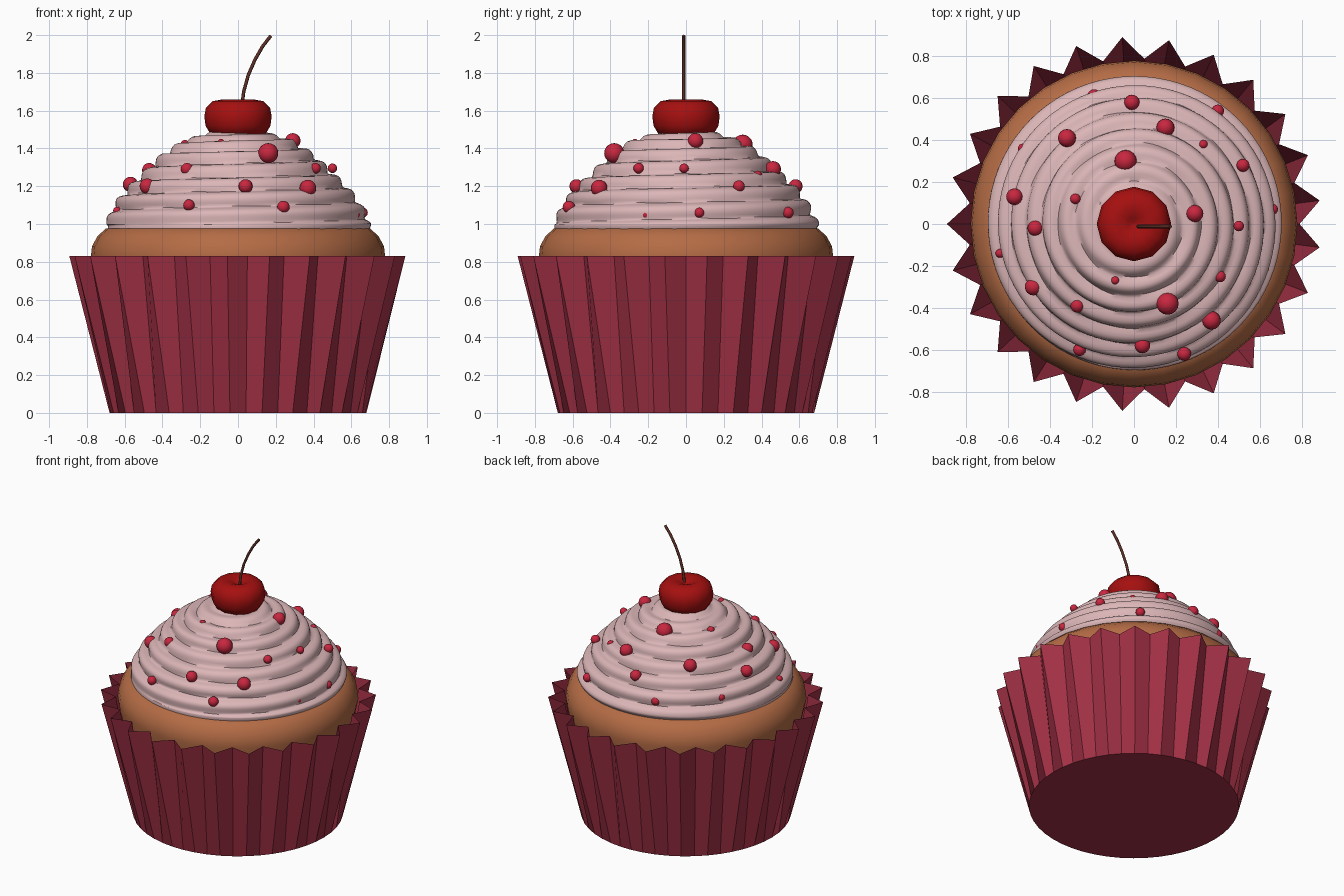
import bpy, bmesh
from math import sin, cos, pi, hypot
from mathutils import Matrix

if "Cube" in bpy.data.objects:
    bpy.data.objects.remove(bpy.data.objects["Cube"])


def material(name, rgb):
    m = bpy.data.materials.new(name)
    m.diffuse_color = (*rgb, 1)
    m.use_nodes = True
    m.node_tree.nodes["Principled BSDF"].inputs["Base Color"].default_value = m.diffuse_color
    return m


def finish(bm, name, mat, smooth=None):
    bmesh.ops.recalc_face_normals(bm, faces=bm.faces)
    me = bpy.data.meshes.new(name)
    bm.to_mesh(me)
    bm.free()
    ob = bpy.data.objects.new(name, me)
    bpy.context.collection.objects.link(ob)
    me.materials.append(mat)
    if smooth:
        bpy.ops.object.select_all(action='DESELECT')
        ob.select_set(True)
        bpy.context.view_layer.objects.active = ob
        bpy.ops.object.shade_smooth_by_angle(angle=smooth)
    return ob


def skin(rings, cap_start=True, cap_end=True):
    """Bridge equal-sized closed rings of points."""
    bm = bmesh.new()
    vs = [[bm.verts.new(p) for p in ring] for ring in rings]
    n = len(vs[0])
    for a, b in zip(vs, vs[1:]):
        for i in range(n):
            j = (i + 1) % n
            bm.faces.new((a[i], a[j], b[j], b[i]))
    if cap_start:
        bm.faces.new(vs[0][::-1])
    if cap_end:
        bm.faces.new(vs[-1])
    return bm


def ring(r, z, n):
    return [(r * cos(2 * pi * i / n), r * sin(2 * pi * i / n), z) for i in range(n)]


red_paper = material("wrapper_red", (0.36, 0.03, 0.06))
sponge = material("sponge", (0.46, 0.15, 0.06))
pink = material("icing_pink", (0.72, 0.47, 0.48))
cherry_red = material("cherry_red", (0.38, 0.005, 0.005))
stem_brown = material("stem_brown", (0.12, 0.03, 0.02))
bead_red = material("bead_red", (0.58, 0.02, 0.05))

# Pleated paper wrapper: round base opening into 25 zigzag folds
PLEATS = 25


def pleat_ring(peak, valley, z):
    pts = []
    for i in range(2 * PLEATS):
        a = pi + pi * i / PLEATS
        r = valley if i % 2 else peak
        pts.append((r * cos(a), r * sin(a), z))
    return pts


finish(skin([pleat_ring(0.68, 0.68, 0), pleat_ring(0.893, 0.79, 0.83)],
            cap_end=False), "wrapper", red_paper)

# Sponge cake dome
cake = [(0.70, 0.4), (0.755, 0.7), (0.78, 0.82), (0.773, 0.88),
        (0.745, 0.935), (0.70, 0.975), (0.6, 0.99)]
finish(skin([ring(r, z, 32) for r, z in cake]), "cake", sponge, 0.7)

# Frosting: dome profile displaced by a spiral ripple
dome = [(0.66, 0.955), (0.69, 0.965), (0.70, 1.0), (0.67, 1.06), (0.63, 1.13),
        (0.57, 1.2), (0.475, 1.29), (0.40, 1.365), (0.29, 1.435),
        (0.16, 1.48), (0.03, 1.5)]
N, SUB, PITCH = 80, 8, 0.105
rings, s = [], 0.0
for (r0, z0), (r1, z1) in zip(dome, dome[1:]):
    length = hypot(r1 - r0, z1 - z0)
    nr, nz = (z1 - z0) / length, (r0 - r1) / length
    for k in range(SUB):
        f = k / SUB
        d = s + f * length
        r, z = r0 + (r1 - r0) * f, z0 + (z1 - z0) * f
        fade = min(1, d / 0.12) * min(1, r / 0.3)
        pts = []
        for i in range(N):
            a = 2 * pi * i / N
            bump = fade * 0.032 * (abs(sin(pi * d / PITCH - a / 2)) - 0.6)
            rr = r + bump * nr
            pts.append((rr * cos(a), rr * sin(a), z + bump * nz))
        rings.append(pts)
    s += length
finish(skin(rings), "frosting", pink, 1.0)

# Cherry with a dimpled top
cherry = [(0.07, 1.455), (0.145, 1.475), (0.172, 1.52), (0.178, 1.57),
          (0.17, 1.615), (0.135, 1.65), (0.08, 1.66), (0.03, 1.64), (0.005, 1.625)]
finish(skin([ring(r, z, 12) for r, z in cherry]), "cherry", cherry_red, 0.9)

# Curved stem
stem_path = [(0.02, 1.62), (0.03, 1.70), (0.055, 1.79), (0.09, 1.87),
             (0.13, 1.94), (0.174, 1.997)]
rings = []
for i, (x, z) in enumerate(stem_path):
    p, q = stem_path[max(i - 1, 0)], stem_path[min(i + 1, len(stem_path) - 1)]
    length = hypot(q[0] - p[0], q[1] - p[1])
    tx, tz = (q[0] - p[0]) / length, (q[1] - p[1]) / length
    w = 0.009
    rings.append([(x + w * cos(a) * tz, -0.012 + w * sin(a), z - w * cos(a) * tx)
                  for a in (2 * pi * k / 8 for k in range(8))])
finish(skin(rings), "stem", stem_brown, 0.9)

# Sugar beads scattered on the frosting: x, y, z, radius
beads = [
    (-.19, .61, 1.08, .033), (-.01, .58, 1.20, .037), (.40, .54, 1.06, .030),
    (-.32, .41, 1.29, .043), (.15, .46, 1.29, .043), (-.53, .36, 1.10, .024),
    (.33, .38, 1.26, .022), (-.04, .30, 1.42, .053), (.52, .28, 1.20, .031),
    (-.57, .13, 1.21, .040), (-.28, .12, 1.42, .025), (.66, .07, 1.06, .027),
    (.29, .05, 1.44, .041), (-.47, -.02, 1.285, .038), (.50, -.01, 1.295, .025),
    (-.64, -.14, 1.07, .021), (.62, -.21, 1.05, .025), (-.48, -.30, 1.20, .041),
    (.41, -.25, 1.295, .028), (-.09, -.27, 1.43, .020), (.16, -.38, 1.375, .053),
    (-.27, -.39, 1.29, .033), (.37, -.46, 1.19, .044), (-.26, -.60, 1.10, .030),
    (.04, -.58, 1.20, .037), (.24, -.62, 1.09, .033)]
bm = bmesh.new()
for x, y, z, r in beads:
    bmesh.ops.create_uvsphere(bm, u_segments=16, v_segments=10, radius=r,
                              matrix=Matrix.Translation((x, y, z)))
finish(bm, "sugar_beads", bead_red, 1.0)
